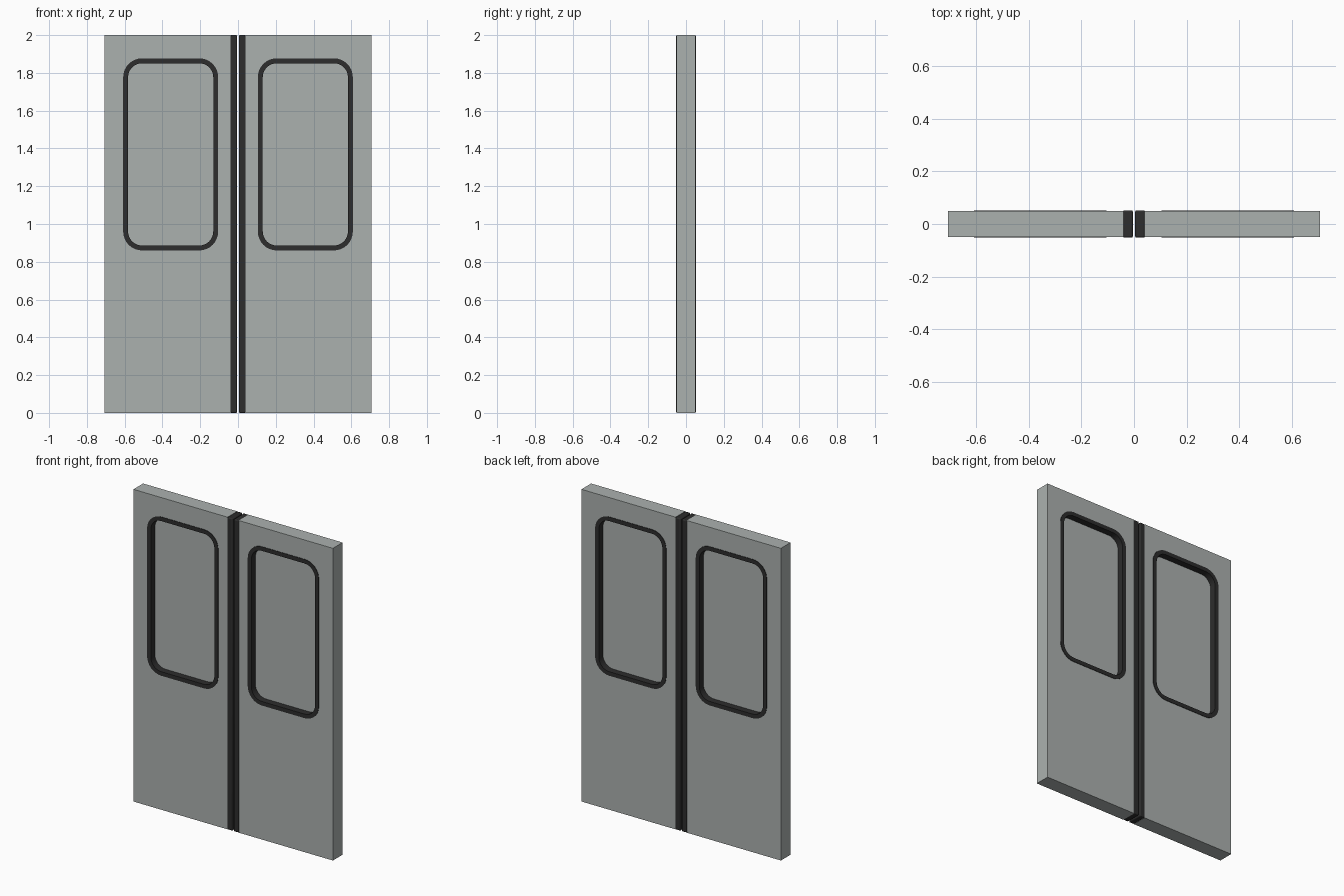
import bpy, bmesh, math
from mathutils import Vector

if "Cube" in bpy.data.objects:
    bpy.data.objects.remove(bpy.data.objects["Cube"])


def material(name, rgb):
    m = bpy.data.materials.new(name)
    m.use_nodes = True
    m.diffuse_color = (*rgb, 1)
    m.node_tree.nodes["Principled BSDF"].inputs["Base Color"].default_value = (*rgb, 1)
    return m


GREY = material("painted grey", (0.41, 0.44, 0.43))
BLACK = material("black rubber", (0.026, 0.026, 0.026))


def rounded_rect(x0, x1, z0, z1, r=0.0, steps=8):
    """Outline in the xz plane, with a quarter arc at each corner."""
    if r == 0:
        return [(x0, z0), (x1, z0), (x1, z1), (x0, z1)]
    centres = [(x1 - r, z1 - r), (x0 + r, z1 - r), (x0 + r, z0 + r), (x1 - r, z0 + r)]
    points = []
    for corner, (cx, cz) in enumerate(centres):
        for i in range(steps + 1):
            a = math.pi / 2 * (corner + i / steps)
            points.append((cx + r * math.cos(a), cz + r * math.sin(a)))
    return points


def plate(name, loops, half_depth, mat, bevel=0.0):
    """Fill outlines (the second one is a hole) and extrude them along y."""
    bm = bmesh.new()
    edges = []
    for loop in loops:
        verts = [bm.verts.new((x, -half_depth, z)) for x, z in loop]
        edges += [bm.edges.new((v, verts[i - 1])) for i, v in enumerate(verts)]
    bmesh.ops.triangle_fill(bm, edges=edges, use_beauty=True, use_dissolve=False)
    grown = bmesh.ops.extrude_face_region(bm, geom=bm.faces[:])["geom"]
    moved = [g for g in grown if isinstance(g, bmesh.types.BMVert)]
    bmesh.ops.translate(bm, verts=moved, vec=Vector((0, 2 * half_depth, 0)))
    bmesh.ops.recalc_face_normals(bm, faces=bm.faces[:])
    mesh = bpy.data.meshes.new(name)
    bm.to_mesh(mesh)
    bm.free()
    mesh.materials.append(mat)
    obj = bpy.data.objects.new(name, mesh)
    bpy.context.collection.objects.link(obj)
    if bevel:
        mod = obj.modifiers.new("Soft edges", 'BEVEL')
        mod.width, mod.segments = bevel, 2
    bpy.ops.object.select_all(action='DESELECT')
    obj.select_set(True)
    bpy.context.view_layer.objects.active = obj
    bpy.ops.object.shade_smooth_by_angle(angle=math.radians(30))
    return obj


def mirrored(loop, side):
    return [(side * x, z) for x, z in loop]


for label, side in (("left", 1), ("right", -1)):
    panel = mirrored(rounded_rect(0.04, 0.707, 0, 2), side)
    outer = mirrored(rounded_rect(0.105, 0.608, 0.86, 1.877, 0.1), side)
    middle = mirrored(rounded_rect(0.118, 0.595, 0.873, 1.864, 0.087), side)
    inner = mirrored(rounded_rect(0.131, 0.582, 0.886, 1.851, 0.074), side)
    seal = mirrored(rounded_rect(0.004, 0.042, 0, 2), side)

    # Door leaf with its window opening
    plate(label + "_door_panel", [panel, middle], 0.049, GREY)
    # Rubber surround lining the opening, proud of both faces
    plate(label + "_window_frame", [outer, inner], 0.052, BLACK)
    # Recessed pane
    plate(label + "_window_pane", [middle], 0.01, GREY)
    # Rubber strip along the meeting edge
    plate(label + "_door_seal", [seal], 0.052, BLACK, 0.006)
